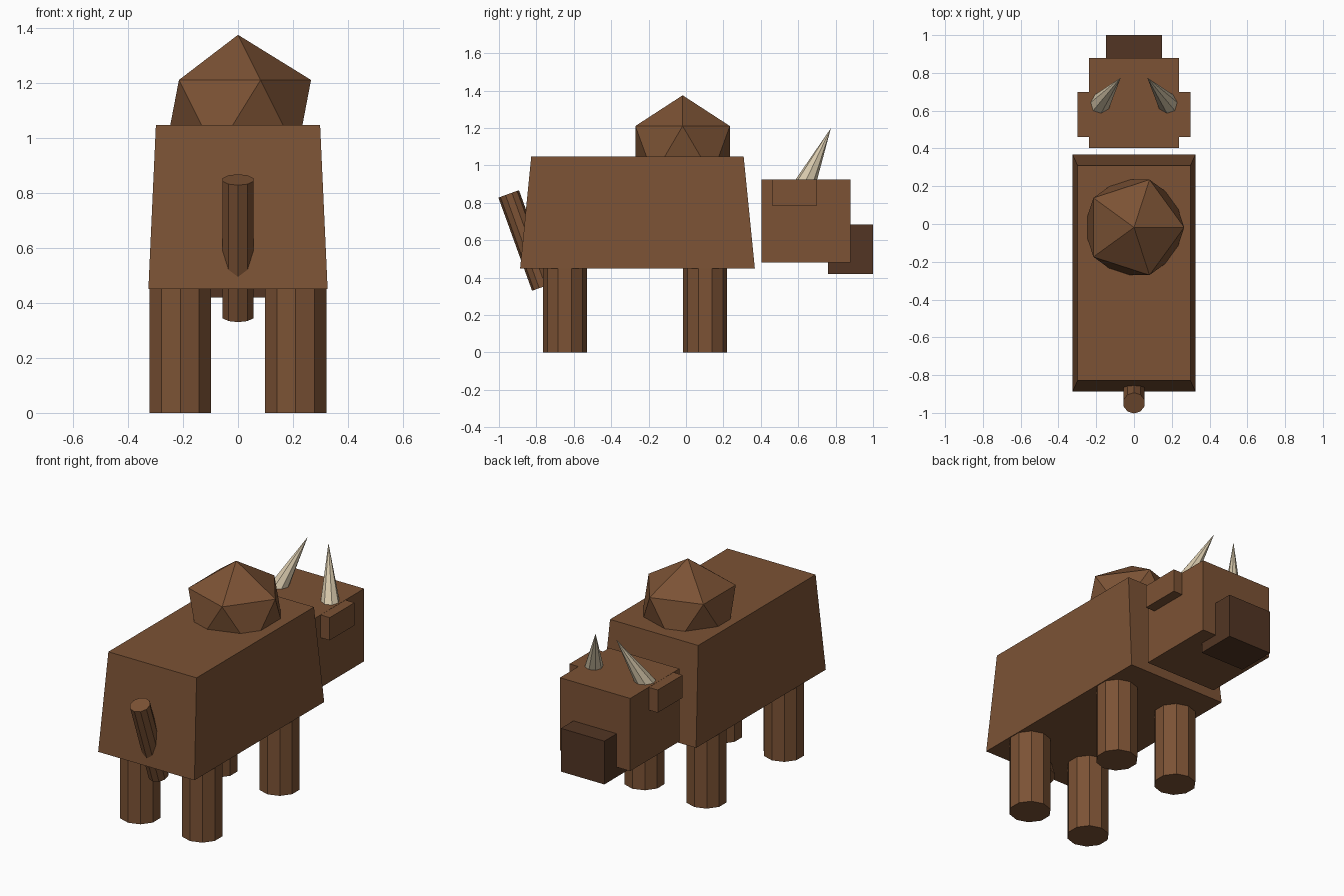
import bpy, bmesh
from mathutils import Vector, Matrix

if "Cube" in bpy.data.objects:
    bpy.data.objects.remove(bpy.data.objects["Cube"])


def material(name, rgb):
    m = bpy.data.materials.new(name)
    m.diffuse_color = (*rgb, 1)
    m.use_nodes = True
    m.node_tree.nodes["Principled BSDF"].inputs["Base Color"].default_value = m.diffuse_color
    return m


FUR = material("fur", (0.2, 0.085, 0.035))
DARK = material("dark_fur", (0.085, 0.036, 0.017))
HORN = material("horn", (0.68, 0.58, 0.41))


def finish(name, bm, mat):
    bmesh.ops.recalc_face_normals(bm, faces=bm.faces)
    mesh = bpy.data.meshes.new(name)
    bm.to_mesh(mesh)
    bm.free()
    mesh.materials.append(mat)
    ob = bpy.data.objects.new(name, mesh)
    bpy.context.collection.objects.link(ob)
    return ob


def box(name, lo, hi, mat, taper=(1, 1)):
    """Box between two corners; taper scales the top face in x and y."""
    lo, hi = Vector(lo), Vector(hi)
    size, mid = hi - lo, (hi + lo) / 2
    bm = bmesh.new()
    bmesh.ops.create_cube(bm, size=1)
    for v in bm.verts:
        if v.co.z > 0:
            v.co.x *= taper[0]
            v.co.y *= taper[1]
        v.co = Vector(a * b for a, b in zip(v.co, size)) + mid
    return finish(name, bm, mat)


def rod(name, start, end, r1, r2, sides, mat):
    """Cylinder or cone from start to end."""
    start, end = Vector(start), Vector(end)
    axis = end - start
    rot = Vector((0, 0, 1)).rotation_difference(axis).to_matrix().to_4x4()
    bm = bmesh.new()
    bmesh.ops.create_cone(bm, cap_ends=True, segments=sides, radius1=r1, radius2=r2,
                          depth=axis.length,
                          matrix=Matrix.Translation((start + end) / 2) @ rot)
    bmesh.ops.remove_doubles(bm, verts=bm.verts, dist=1e-5)
    return finish(name, bm, mat)


# Tapered body
box("body", (-0.326, -0.887, 0.45), (0.326, 0.368, 1.047), FUR, (0.916, 0.905))

# Hump: plain icosahedron sunk into the back
bm = bmesh.new()
bmesh.ops.create_icosphere(bm, subdivisions=1, radius=0.297,
                           matrix=Matrix.Translation((0, -0.018, 1.078)))
finish("hump", bm, FUR)

# Head and snout
box("head", (-0.238, 0.403, 0.48), (0.238, 0.88, 0.925), FUR)
box("snout", (-0.147, 0.76, 0.42), (0.147, 1.0, 0.685), DARK)

# Tail
rod("tail", (0, -0.768, 0.35), (0, -0.948, 0.848), 0.0585, 0.0585, 10, FUR)

# Paired parts
for side, s in (("left", -1), ("right", 1)):
    for end, y in (("front", -0.647), ("back", 0.102)):
        rod(f"{end}_leg_{side}", (s * 0.21, y, 0), (s * 0.21, y, 0.5),
            0.117, 0.117, 10, FUR)
    ear_x = sorted((s * 0.2, s * 0.299))
    box(f"ear_{side}", (ear_x[0], 0.46, 0.785), (ear_x[1], 0.70, 0.924), FUR)
    # Horn leans inward and forward, base sunk into the head
    tip = Vector((s * 0.07, 0.775, 1.2))
    root = Vector((s * 0.17, 0.648, 0.925))
    rod(f"horn_{side}", root + (root - tip) * 0.15, tip, 0.06, 0, 8, HORN)
